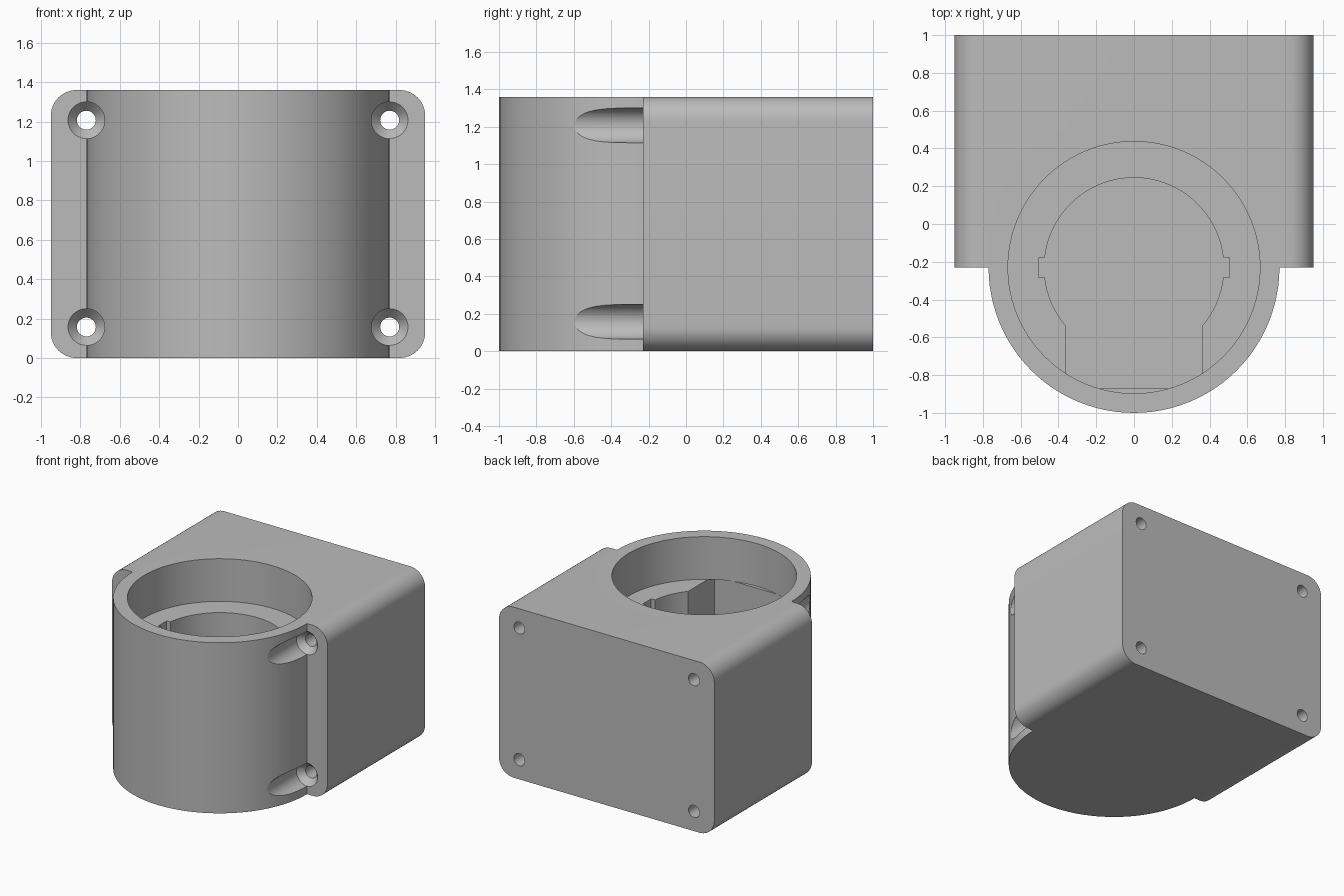
import bpy, bmesh, math

if "Cube" in bpy.data.objects:
    bpy.data.objects.remove(bpy.data.objects["Cube"])

H = 1.36            # overall height
CY = -0.23          # barrel axis and front plane of the block
BORE_R, HOLE_R = 0.667, 0.475
LEDGE_Z, FLOOR_Z = 1.02, 0.10

grey = bpy.data.materials.new("plain grey")
grey.diffuse_color = (0.5, 0.5, 0.5, 1)
grey.use_nodes = True
grey.node_tree.nodes["Principled BSDF"].inputs["Base Color"].default_value = grey.diffuse_color


def prism(name, pts, vec):
    """Extrude a closed loop of 3D points along vec."""
    bm = bmesh.new()
    face = bm.faces.new([bm.verts.new(p) for p in pts])
    new = bmesh.ops.extrude_face_region(bm, geom=[face])["geom"]
    bmesh.ops.translate(bm, vec=vec, verts=[v for v in new if isinstance(v, bmesh.types.BMVert)])
    return finish(name, bm)


def finish(name, bm):
    bmesh.ops.recalc_face_normals(bm, faces=bm.faces)
    mesh = bpy.data.meshes.new(name)
    bm.to_mesh(mesh)
    bm.free()
    mesh.materials.append(grey)
    ob = bpy.data.objects.new(name, mesh)
    bpy.context.collection.objects.link(ob)
    return ob


def cylinder(name, r, z0, z1, n=96):
    ring = [(r * math.cos(2 * math.pi * i / n), CY + r * math.sin(2 * math.pi * i / n), z0)
            for i in range(n)]
    return prism(name, ring, (0, 0, z1 - z0))


def box(name, x, y0, y1, z0, z1):
    return prism(name, [(-x, y0, z0), (x, y0, z0), (x, y1, z0), (-x, y1, z0)], (0, 0, z1 - z0))


def screw_cutter(name, x, z, n=40):
    """Head channel, countersink and through hole turned about a y axis."""
    profile = [(-1.1, 0.093), (CY, 0.093), (CY + 0.05, 0.048), (1.1, 0.048)]
    bm = bmesh.new()
    rings = [[bm.verts.new((x + r * math.cos(2 * math.pi * i / n), y,
                            z + r * math.sin(2 * math.pi * i / n))) for i in range(n)]
             for y, r in profile]
    for a, b in zip(rings, rings[1:]):
        for i in range(n):
            bm.faces.new((a[i], a[(i + 1) % n], b[(i + 1) % n], b[i]))
    bm.faces.new(rings[0])
    bm.faces.new(rings[-1])
    return finish(name, bm)


def boolean(target, tool, op):
    mod = target.modifiers.new(tool.name, 'BOOLEAN')
    mod.operation, mod.solver, mod.object = op, 'EXACT', tool
    bpy.context.view_layer.objects.active = target
    bpy.ops.object.modifier_apply(modifier=mod.name)
    bpy.data.objects.remove(tool)


# Block with rounded long edges
R, W = 0.13, 0.95
outline = []
for cx, cz, start in ((W - R, H - R, 0), (R - W, H - R, 90), (R - W, R, 180), (W - R, R, 270)):
    for k in range(13):
        a = math.radians(start + 7.5 * k)
        outline.append((cx + R * math.cos(a), CY, cz + R * math.sin(a)))
housing = prism("housing", outline, (0, 1 - CY, 0))

# Round barrel at the front
boolean(housing, cylinder("barrel", 0.77, 0, H), 'UNION')

# Wide bore, narrower hole, side keyways and front pocket
boolean(housing, cylinder("bore", BORE_R, LEDGE_Z, H + 0.2), 'DIFFERENCE')
boolean(housing, cylinder("inner_hole", HOLE_R, FLOOR_Z, LEDGE_Z + 0.1), 'DIFFERENCE')
boolean(housing, box("keyways", 0.505, CY - 0.053, CY + 0.053, FLOOR_Z, LEDGE_Z + 0.1), 'DIFFERENCE')
boolean(housing, box("front_pocket", 0.36, -0.87, -0.4, FLOOR_Z, LEDGE_Z), 'DIFFERENCE')

# Four countersunk screw holes running front to back
for x in (-0.77, 0.77):
    for z in (0.157, 1.207):
        boolean(housing, screw_cutter("screw_hole", x, z), 'DIFFERENCE')

# Smooth curved surfaces, keep edges sharp
housing.select_set(True)
bpy.context.view_layer.objects.active = housing
bpy.ops.object.shade_smooth_by_angle(angle=math.radians(25))
